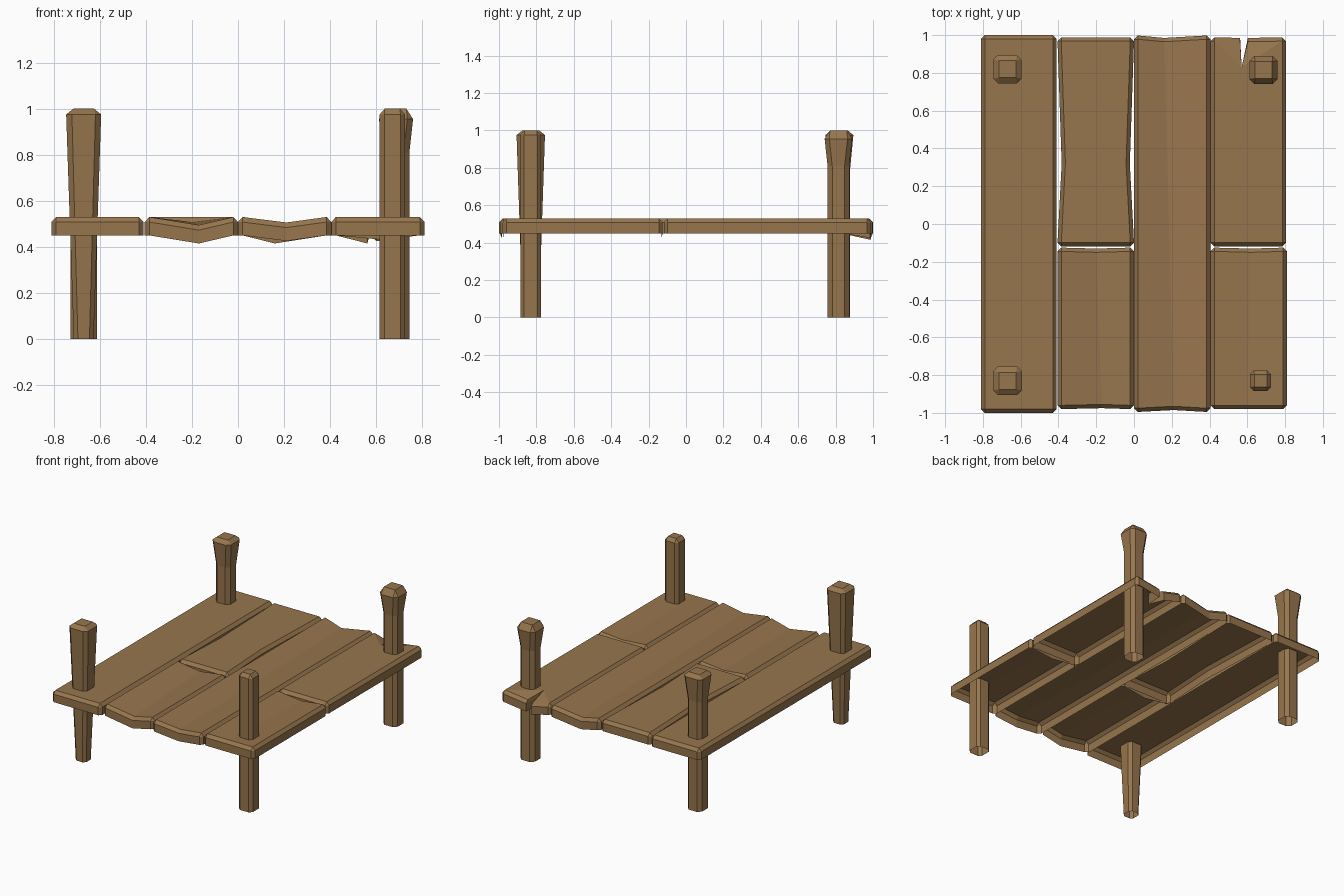
import bpy, bmesh

if "Cube" in bpy.data.objects:
    bpy.data.objects.remove(bpy.data.objects["Cube"])

wood = bpy.data.materials.new("wood")
wood.diffuse_color = (0.31, 0.18, 0.075, 1)
wood.use_nodes = True
wood.node_tree.nodes["Principled BSDF"].inputs["Base Color"].default_value = wood.diffuse_color

C = 0.02                              # plank chamfer
Z0, Z1, Z2 = 0.45, 0.508, 0.53        # plank underside, chamfer start, top


def loft(name, rings, crease=None):
    """Skin counter-clockwise rings bottom to top; cap the top, leave the bottom open."""
    bm = bmesh.new()
    known = {}

    def vert(p):
        key = tuple(round(v, 4) for v in p)
        if key not in known:
            known[key] = bm.verts.new(p)
        return known[key]

    rows = [[vert(p) for p in ring] for ring in rings]
    n = len(rows[0])
    for a, b in zip(rows, rows[1:]):
        for i in range(n):
            j = (i + 1) % n
            bm.faces.new(list(dict.fromkeys((a[i], a[j], b[j], b[i]))))
    cap = bm.faces.new(list(dict.fromkeys(rows[-1])))
    caps = [cap]
    if crease:
        new_face, _ = bmesh.utils.face_split(cap, rows[-1][crease[0]], rows[-1][crease[1]])
        caps.append(new_face)
    bmesh.ops.triangulate(bm, faces=[f for f in caps if len(f.verts) > 4])
    mesh = bpy.data.meshes.new(name)
    bm.to_mesh(mesh)
    bm.free()
    mesh.materials.append(wood)
    obj = bpy.data.objects.new(name, mesh)
    bpy.context.collection.objects.link(obj)
    return obj


def plank(name, x0, x1, y0, y1, front=(), back=(), waist=None, crease=False):
    """front/back: extra end points (x, y, dip, inset), front left-to-right, back right-to-left."""
    right = [(x1 - waist[1], waist[0], 0, -C, 0)] if waist else []
    left = [(x0 + waist[1], waist[0], 0, C, 0)] if waist else []
    pts = [(x0 + C, y0, 0, 0, C)]
    pts += [(x, y, d, 0, s) for x, y, d, s in front]
    pts += [(x1 - C, y0, 0, 0, C), (x1, y0 + C, 0, -C, 0)] + right
    pts += [(x1, y1 - C, 0, -C, 0), (x1 - C, y1, 0, 0, -C)]
    mid = len(pts)
    pts += [(x, y, d, 0, -s) for x, y, d, s in back]
    pts += [(x0 + C, y1, 0, 0, -C), (x0, y1 - C, 0, C, 0)] + left
    pts += [(x0, y0 + C, 0, C, 0)]
    rings = [[(x, y, z - d) for x, y, d, _, _ in pts] for z in (Z0, Z1)]
    rings.append([(x + u, y + v, Z2 - d) for x, y, d, u, v in pts])
    loft(name, rings, (1, mid) if crease else None)


# Deck planks, left to right
plank("plank_left", -0.81, -0.41, -1, 1)
plank("plank_mid_left_front", -0.405, 0, -0.98, -0.125,
      front=[(-0.17, -0.975, 0.035, C)], back=[(-0.2, -0.13, 0.022, C)], crease=True)
plank("plank_mid_left_back", -0.405, 0, -0.118, 0.988, waist=(0.32, 0.022))
plank("plank_mid_right", 0, 0.405, -0.995, 0.998,
      front=[(0.21, -0.985, 0.024, C)], back=[(0.16, 0.985, 0.035, C)], crease=True)
plank("plank_right_front", 0.405, 0.81, -0.98, -0.125,
      front=[(0.6, -0.98, 0, C)], back=[(0.62, -0.13, 0.018, C)], crease=True)
# Split and drooping back end
plank("plank_right_back", 0.405, 0.805, -0.118, 0.988,
      back=[(0.603, 0.985, 0.025, C), (0.57, 0.83, 0, 0), (0.562, 0.985, 0.035, C)])


def post(name, cx, cy, levels, top, cut=0.025):
    """levels: (z, half width); top: half width of the flat square top at z = 1."""
    def ring(z, h, c):
        k = h - c
        return [(cx + x, cy + y, z) for x, y in
                ((-k, -h), (k, -h), (h, -k), (h, k), (k, h), (-k, h), (-h, k), (-h, -k))]
    loft(name, [ring(z, h, cut if h > 0.05 else 0.018) for z, h in levels] + [ring(1, top, 0)])


# Corner posts
post("post_front_left", -0.67, -0.83, [(0, 0.043), (0.975, 0.076)], 0.045)
post("post_front_right", 0.67, -0.83, [(0, 0.055), (0.975, 0.055)], 0.033, 0.02)
post("post_back_left", -0.67, 0.82, [(0, 0.058), (0.8, 0.058), (0.975, 0.075)], 0.045)
post("post_back_right", 0.686, 0.815, [(0, 0.058), (0.81, 0.058), (0.955, 0.074)], 0.045)
